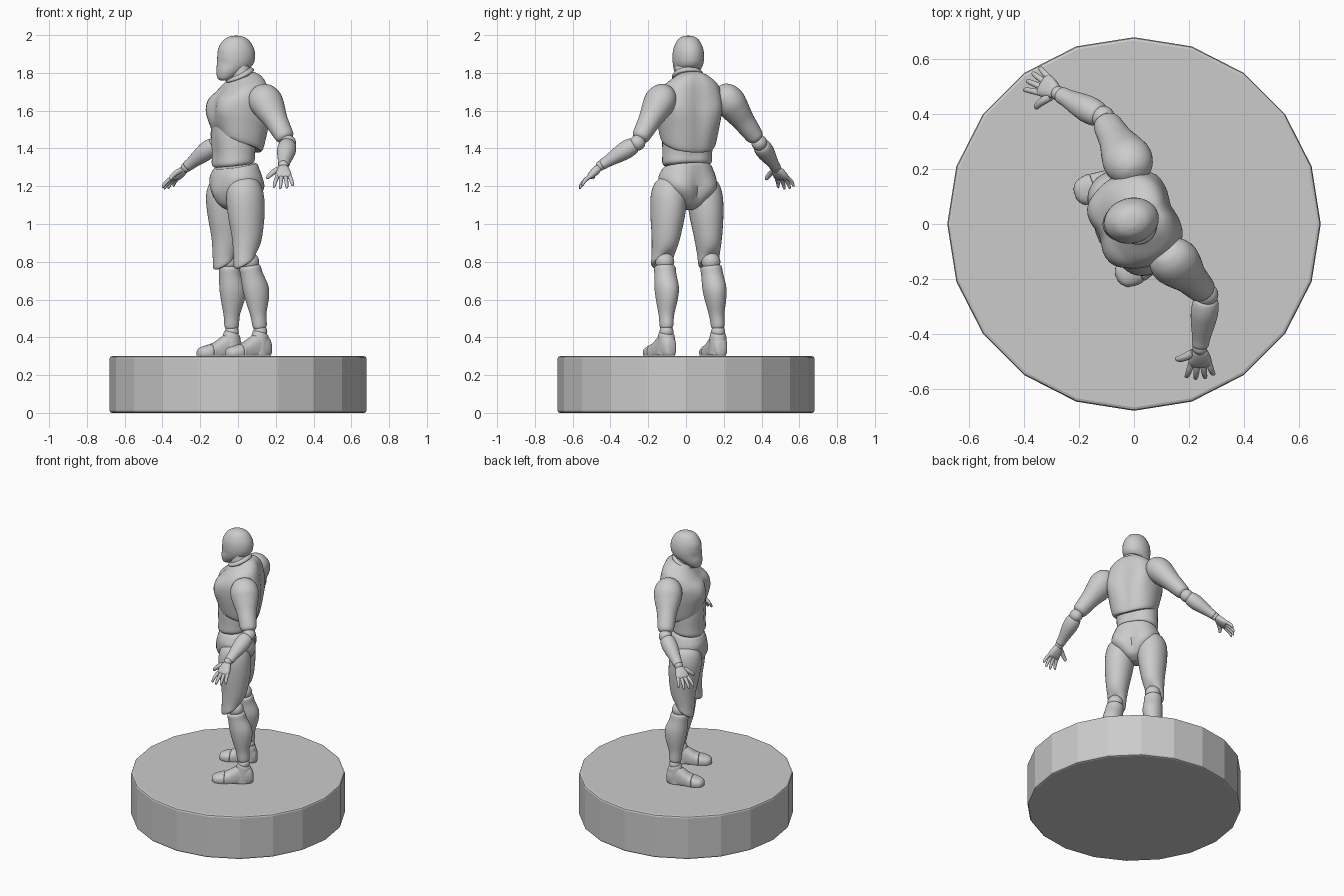
import bpy, math
from mathutils import Vector as V


def smooth(ob, angle=40):
    bpy.ops.object.select_all(action='DESELECT')
    ob.select_set(True)
    bpy.context.view_layer.objects.active = ob
    bpy.ops.object.shade_smooth_by_angle(angle=math.radians(angle))


def spline(a, b, c, d, u):
    return 0.5 * (2*b + (c-a)*u + (2*a-5*b+4*c-d)*u*u + (3*b-a-3*c+d)*u**3)


def loft(name, a, b, front, secs, bumps=(), p=2.0, n=32, steps=5, floor=None):
    """Skin rings from a to b. Section: t, front radius, side radius, front offset,
    side offset, tilt. Bump: t, |angle| from front, t width, angle width, height."""
    a, b, front = V(a), V(b), V(front)
    axis = b - a
    d = axis.normalized()
    f = (front - d * front.dot(d)).normalized()
    s = f.cross(d)
    secs = [tuple(q) + (0,) * (6 - len(q)) for q in secs]
    ext = [secs[0]] + secs + [secs[-1]]
    rows = []
    for i in range(len(secs) - 1):
        for k in range(steps):
            rows.append([spline(*v, k / steps) for v in zip(*ext[i:i+4])])
    rows.append(secs[-1])
    verts, faces = [], []
    for t, rf, rs, of, os_, tilt in rows:
        for k in range(n):
            th = 2 * math.pi * k / n
            th = th - 2 * math.pi if th > math.pi else th
            c, sn = math.cos(th), math.sin(th)
            g = sum(h * math.exp(-((t-bt)/wt)**2 - ((abs(math.degrees(th))-ba)/wa)**2)
                    for bt, ba, wt, wa, h in bumps)
            x = math.copysign(abs(c) ** (2/p), c) * rf + c * g + of
            y = math.copysign(abs(sn) ** (2/p), sn) * rs + sn * g + os_
            v = a + axis * t + d * tilt * c + f * x + s * y
            if floor is not None:
                v.z = max(v.z, floor)
            verts.append(v)
    m = len(rows)
    for i in range(m - 1):
        for k in range(n):
            j = (k + 1) % n
            faces.append((i*n+k, i*n+j, (i+1)*n+j, (i+1)*n+k))
    faces += [tuple(range(n-1, -1, -1)), tuple(range((m-1)*n, m*n))]
    me = bpy.data.meshes.new(name)
    me.from_pydata(verts, [], faces)
    ob = bpy.data.objects.new(name, me)
    bpy.context.collection.objects.link(ob)
    bpy.context.view_layer.objects.active = ob
    ob.select_set(True)
    import bmesh
    bm = bmesh.new()
    bm.from_mesh(me)
    bmesh.ops.recalc_face_normals(bm, faces=bm.faces)
    bm.to_mesh(me)
    bm.free()
    smooth(ob)
    return ob


def ball(name, loc, r):
    bpy.ops.mesh.primitive_uv_sphere_add(segments=24, ring_count=14, radius=r, location=loc)
    ob = bpy.context.object
    ob.name = name
    smooth(ob)


# Pedestal
bpy.ops.mesh.primitive_cylinder_add(vertices=20, radius=0.68, depth=0.3, location=(0, 0, 0.15))
base = bpy.context.object
base.name = "pedestal"
bev = base.modifiers.new("bevel", 'BEVEL')
bev.width, bev.segments, bev.limit_method = 0.012, 2, 'ANGLE'
bev.angle_limit = math.radians(40)

# Head and neck
loft("head", (-0.01, 0.012, 1.997), (-0.01, 0.012, 1.76), (-0.97, -0.25, 0),
     [(0, .006, .006), (.02, .035, .03), (.1, .068, .057), (.28, .095, .077), (.48, .101, .083),
      (.66, .096, .078, .008), (.82, .072, .064, .034), (.95, .042, .043, .058), (1, .02, .024, .066)],
     bumps=[(.62, 38, .1, 18, -.004)])
loft("neck", (0.0, 0.01, 1.85), (0.022, 0.006, 1.73), (-0.94, -0.33, 0),
     [(0, .055, .066), (.4, .058, .07), (.7, .066, .076), (1, .08, .09)])
loft("neck_collar", (0.008, 0.008, 1.803), (0.012, 0.008, 1.772), (-0.94, -0.33, 0),
     [(0, .058, .07, 0, 0, .022), (.3, .074, .081, 0, 0, .022),
      (.7, .076, .083, 0, 0, .022), (1, .06, .07, 0, 0, .022)])

# Torso
chest_front = (-0.92, -0.39, 0)
loft("chest", (0.015, 0.02, 1.79), (0.0, 0.01, 1.42), chest_front,
     [(0, .06, .07, 0, 0, .02), (.06, .088, .105, -.01, 0, .026), (.18, .117, .155, -.008, 0, .024),
      (.36, .142, .175), (.55, .15, .172), (.75, .145, .16, 0, 0, -.012),
      (.94, .13, .146, 0, 0, -.034), (1, .118, .134, 0, 0, -.036)],
     bumps=[(.5, 30, .2, 22, .02), (.45, 0, .25, 9, -.012), (.45, 142, .24, 18, .014),
            (.5, 180, .5, 10, -.012), (.9, 0, .14, 20, -.012)], p=2.3, n=48)
loft("abdomen", (-0.015, 0.01, 1.52), (-0.025, 0.005, 1.31), chest_front,
     [(0, .115, .13), (.3, .114, .135), (.7, .104, .134, 0, 0, .008), (.92, .104, .133, 0, 0, .016),
      (1, .092, .12, 0, 0, .016)],
     bumps=[(.6, 0, .5, 8, -.005), (.6, 28, .5, 14, .005), (.6, 180, .6, 10, -.008)], p=2.2)
hip_front = (-0.84, -0.54, 0)
loft("pelvis", (-0.015, 0.005, 1.308), (-0.02, 0.0, 1.075), hip_front,
     [(0, .096, .125, 0, 0, .02), (.06, .107, .138, 0, 0, .02), (.28, .117, .158),
      (.5, .118, .146), (.72, .108, .105), (.9, .085, .062), (1, .04, .03)],
     bumps=[(.5, 145, .3, 26, .025), (.62, 0, .25, 18, .012), (.5, 180, .4, 8, -.012)], p=2.2)


# Legs: hip, knee, ankle, heel and toe points, knee direction
def leg(side, hip, knee, ankle, heel, toe, front):
    loft(side + "_thigh", hip, knee, front,
         [(0, .02, .02), (.02, .055, .05), (.1, .088, .08), (.24, .103, .093), (.45, .1, .088),
          (.7, .083, .073, .005), (.88, .071, .061, .018, 0, .01), (.98, .065, .057, .026, 0, .028),
          (1, .052, .047, .026, 0, .03)],
         bumps=[(.98, 180, .1, 50, -.022)])
    ball(side + "_knee", V(knee) + V((0, 0, .005)), .05)
    loft(side + "_shin", V(knee) + V((0, 0, -.015)), ankle, front,
         [(0, .042, .042), (.03, .056, .056), (.15, .06, .058, -.003), (.36, .071, .062, -.013),
          (.55, .064, .055, -.012), (.78, .044, .04, -.003), (.95, .039, .035), (1, .03, .028)])
    ball(side + "_ankle", V(ankle) - V((0, 0, .015)), .037)
    up = (0, 0, 1)
    loft(side + "_foot", heel, toe, up,
         [(0, .02, .015, .03), (.03, .045, .03, .04), (.14, .07, .042, .045), (.3, .078, .044, .044),
          (.45, .065, .047, .033), (.6, .049, .051, .023), (.68, .043, .053, .02), (.69, .03, .04, .02)],
         p=2.4, floor=.303)
    loft(side + "_toe_cap", heel, toe, up,
         [(.69, .03, .04, .02), (.7, .041, .054, .019), (.8, .037, .054, .017), (.92, .03, .044, .014),
          (.98, .02, .026, .012), (1, .008, .01, .01)], p=2.4, floor=.303)
    loft(side + "_ankle_cuff", V(ankle) - V((0, 0, .02)), (ankle[0], ankle[1], .31), front,
         [(0, .036, .034, 0, 0, -.01), (.1, .044, .042, 0, 0, -.01), (.5, .053, .045, .004),
          (1, .06, .046, .01)], floor=.305)


leg("left", (.03, -.085, 1.25), (.062, -.112, .795), (.118, -.103, .445),
    (.172, -.075, .303), (-.062, -.2, .303), (-.85, -.5, 0))
leg("right", (-.075, .09, 1.25), (-.045, .132, .795), (-.033, .17, .445),
    (.015, .19, .303), (-.215, .105, .303), (-.93, -.36, 0))


# Hands: wrist, pointing direction, thumb direction, back-of-hand sign
def hand(side, wrist, d, thumb):
    wrist, d = V(wrist), V(d).normalized()
    w = (V(thumb) - d * V(thumb).dot(d)).normalized()
    out = d.cross(w)
    if out.z < 0:
        out = -out
    knuckle = wrist + d * .085
    ball(side + "_wrist", wrist, .027)
    loft(side + "_palm", wrist + d * .01, knuckle + d * .008, out,
         [(0, .014, .018), (.1, .02, .027), (.5, .021, .039), (.85, .017, .043), (1, .01, .036)],
         p=2.5, n=20, steps=3)
    taper = [(0, .0105, .0115), (.35, .011, .011, .004), (.7, .0095, .0095, .002),
             (.93, .007, .007, -.004), (1, .002, .002, -.007)]
    for i, ln in enumerate((.078, .088, .084, .066)):
        k = 1.5 - i
        root = knuckle + w * k * .0215 - d * .004
        loft(f"{side}_finger_{i+1}", root, root + (d + w * k * .17) * ln, out, taper, n=12, steps=3)
    root = wrist + d * .025 + w * .024
    loft(side + "_thumb", root, root + (d * .65 + w * .8 - out * .15) * .082, out,
         [(t, r * 1.3, q * 1.35) + tuple(o) for t, r, q, *o in taper], n=12, steps=3)


# Arms: shoulder, elbow, wrist
def arm(side, sh, el, wr, tip, thumb, front):
    loft(side + "_upper_arm", sh, el, front,
         [(-.13, .012, .012), (-.1, .045, .042), (0, .077, .07), (.16, .091, .083), (.34, .082, .074),
          (.55, .064, .06), (.75, .056, .052), (.88, .05, .045), (.93, .035, .032)])
    ball(side + "_elbow", el, .042)
    loft(side + "_forearm", el, wr, front,
         [(.06, .03, .03), (.12, .045, .043), (.3, .05, .048), (.5, .046, .043),
          (.8, .034, .031), (.94, .031, .028), (.98, .024, .022)])
    hand(side, wr, V(tip) - V(wr), thumb)


arm("left", (.125, -.115, 1.69), (.265, -.257, 1.43), (.24, -.45, 1.31),
    (.242, -.58, 1.18), (-1, 0, 0), chest_front)
arm("right", (-.005, .2, 1.69), (-.112, .388, 1.43), (-.275, .475, 1.3),
    (-.395, .545, 1.18), (-.5, -.86, 0), chest_front)
